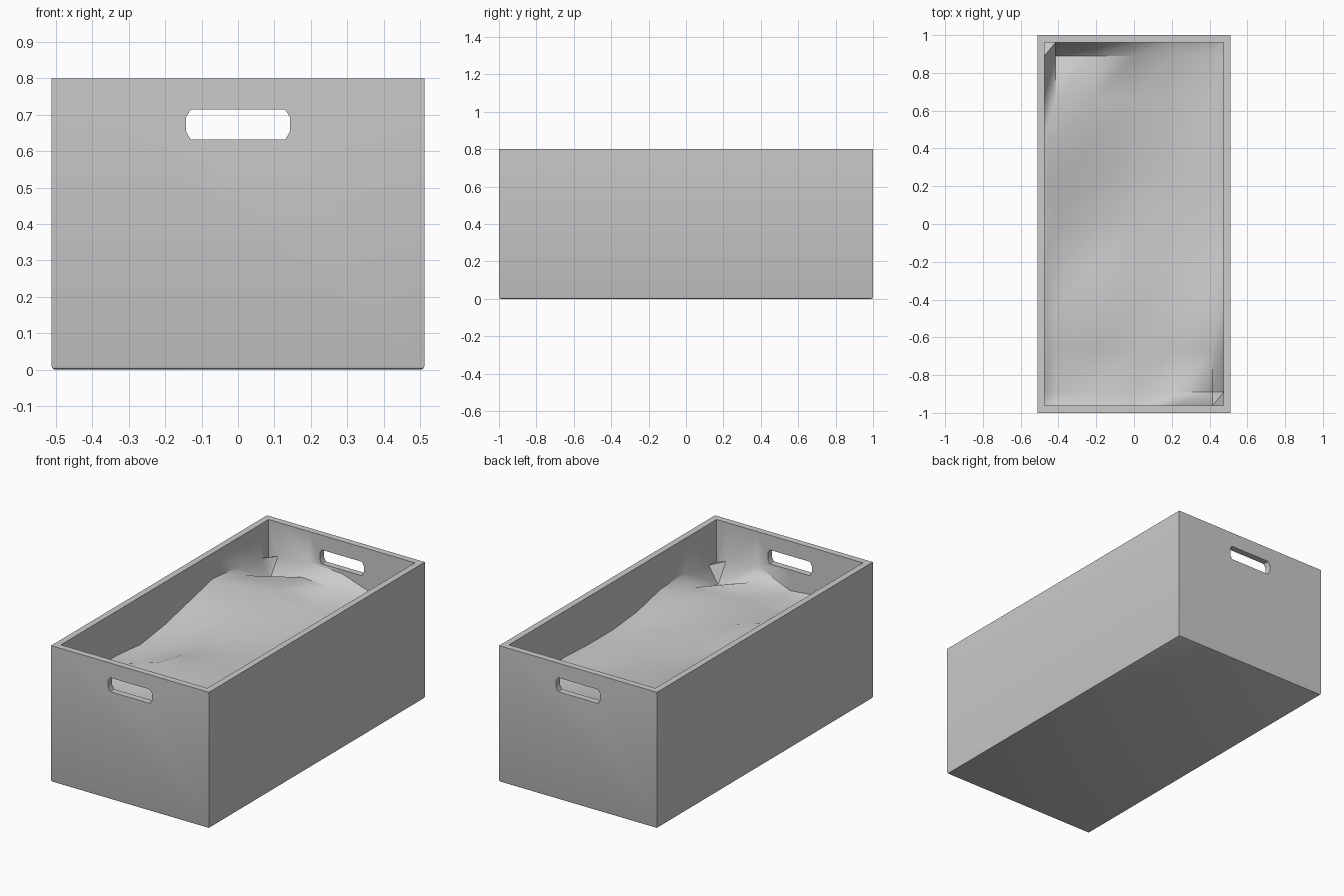
import bpy, bmesh, math

old = bpy.data.objects.get("Cube")
if old:
    bpy.data.objects.remove(old, do_unlink=True)

grey = bpy.data.materials.new("plain grey")
grey.use_nodes = True
grey.diffuse_color = (0.6, 0.6, 0.6, 1)
grey.node_tree.nodes["Principled BSDF"].inputs["Base Color"].default_value = (0.6, 0.6, 0.6, 1)


def make(name, bm):
    bmesh.ops.recalc_face_normals(bm, faces=bm.faces)
    mesh = bpy.data.meshes.new(name)
    bm.to_mesh(mesh)
    bm.free()
    mesh.materials.append(grey)
    obj = bpy.data.objects.new(name, mesh)
    bpy.context.collection.objects.link(obj)
    return obj


def cut(target, cutter):
    mod = target.modifiers.new("cut " + cutter.name, 'BOOLEAN')
    mod.operation = 'DIFFERENCE'
    mod.solver = 'EXACT'
    mod.object = cutter
    cutter.hide_render = True
    cutter.hide_set(True)


# Outer box with a softened base
WIDTH, LENGTH, HEIGHT = 1.024, 2.0, 0.8
bm = bmesh.new()
bmesh.ops.create_cube(bm, size=1)
for v in bm.verts:
    v.co = (v.co.x * WIDTH, v.co.y * LENGTH, (v.co.z + 0.5) * HEIGHT)
base = [e for e in bm.edges if all(v.co.z < 0.1 for v in e.verts)]
bmesh.ops.bevel(bm, geom=base, offset=0.01, segments=2, profile=0.5, affect='EDGES')
crate = make("crate", bm)

# Cavity: upright walls down to a rumpled liner that climbs them at its border.
# Liner heights in hundredths, rows from front to back, columns from right to left
RUMPLE = [
    (55, 54, 53, 51, 60, 57, 55),
    (54, 50, 50, 50, 53, 46, 56),
    (54, 51, 53, 52, 53, 53, 60),
    (54, 51, 57, 51, 53, 55, 59),
    (52, 50, 53, 51, 52, 51, 54),
    (55, 55, 52, 50, 50, 50, 52),
    (60, 60, 54, 50, 50, 50, 52),
    (65, 64, 56, 52, 50, 50, 53),
    (63, 60, 57, 53, 51, 50, 53),
    (60, 49, 56, 55, 52, 50, 53),
    (58, 60, 62, 61, 54, 52, 53),
]


def spread(count, inner, outer):
    """Even steps across the liner, plus one border line at each wall."""
    steps = [inner * (2 * i / (count - 3) - 1) for i in range(count - 2)]
    return [-outer] + steps + [outer]


rows, cols = len(RUMPLE), len(RUMPLE[0])
xs, ys = spread(cols, 0.415, 0.475), spread(rows, 0.89, 0.962)
bm = bmesh.new()
grid = [[bm.verts.new((x, y, h / 100)) for x, h in zip(xs, heights)]
        for y, heights in zip(ys, RUMPLE)]
for j in range(rows - 1):
    for i in range(cols - 1):
        a, b, c, d = grid[j][i], grid[j][i + 1], grid[j + 1][i + 1], grid[j + 1][i]
        bm.faces.new((a, b, c))
        bm.faces.new((a, c, d))
ring = (grid[0] + [r[-1] for r in grid[1:]] + grid[-1][-2::-1]
        + [r[0] for r in grid[-2:0:-1]])
top = [bm.verts.new((v.co.x, v.co.y, HEIGHT + 0.02)) for v in ring]
for k in range(len(ring)):
    n = (k + 1) % len(ring)
    bm.faces.new((ring[k], ring[n], top[n], top[k]))
bm.faces.new(top)
cut(crate, make("cavity_cutter", bm))

# Hand holes through both end walls
profile = [(0.13, 0.632), (0.143, 0.655), (0.143, 0.692), (0.13, 0.714)]
outline = profile + [(-x, z) for x, z in reversed(profile)]
bm = bmesh.new()
face = bm.faces.new([bm.verts.new((x, -1.1, z)) for x, z in outline])
slot = bmesh.ops.extrude_face_region(bm, geom=[face])
bmesh.ops.translate(bm, vec=(0, 2.2, 0),
                    verts=[g for g in slot["geom"] if isinstance(g, bmesh.types.BMVert)])
cut(crate, make("handle_cutter", bm))

# Apply the cuts and keep only the finished crate
bpy.context.view_layer.update()
result = bpy.data.meshes.new_from_object(crate.evaluated_get(bpy.context.evaluated_depsgraph_get()))
crate.modifiers.clear()
crate.data = result
for name in ("cavity_cutter", "handle_cutter"):
    bpy.data.objects.remove(bpy.data.objects[name], do_unlink=True)
bpy.ops.object.select_all(action='DESELECT')
crate.select_set(True)
bpy.context.view_layer.objects.active = crate
bpy.ops.object.shade_smooth_by_angle(angle=math.radians(40))
